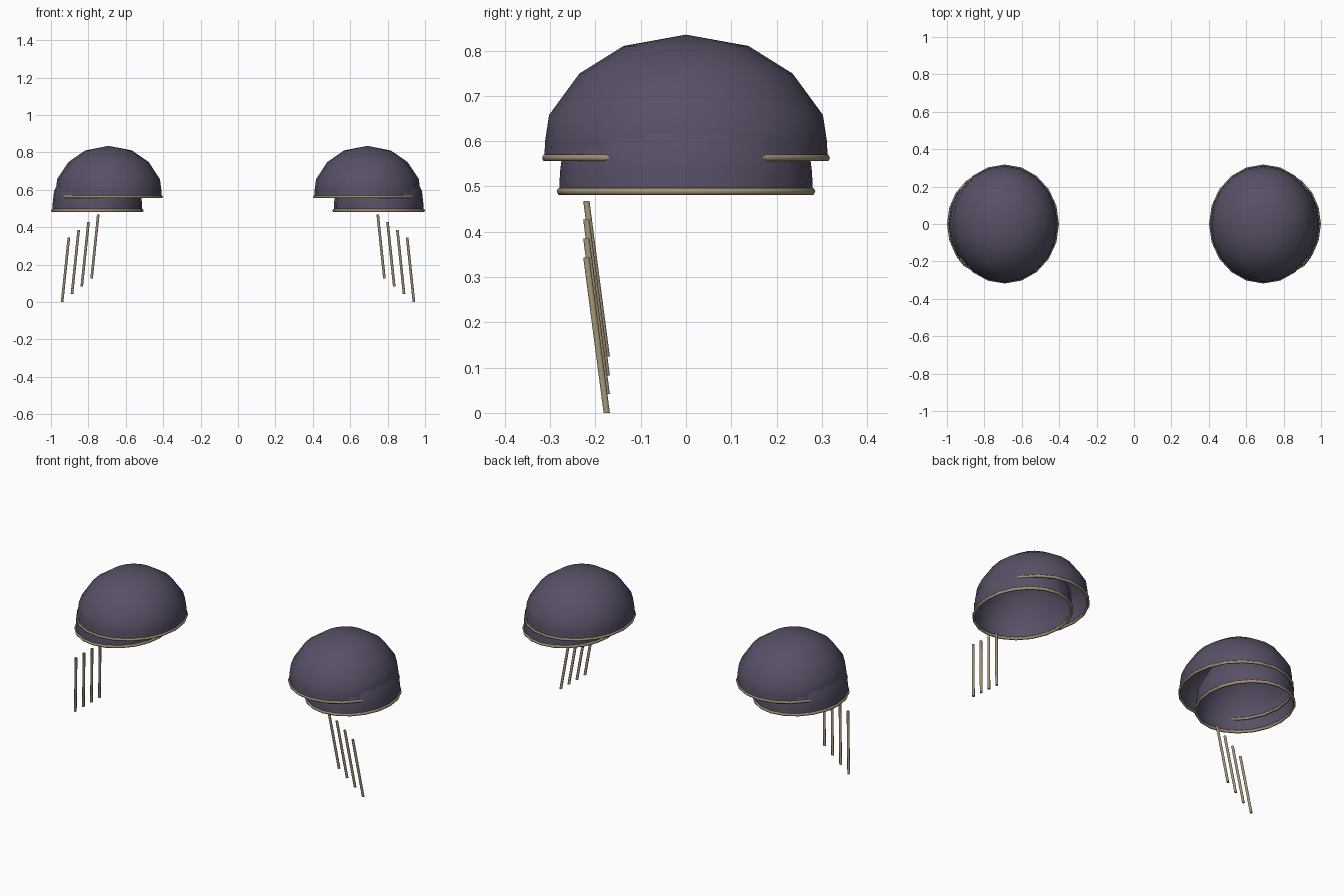
import bpy, math
from mathutils import Vector

if "Cube" in bpy.data.objects:
    bpy.data.objects.remove(bpy.data.objects["Cube"])


def material(name, rgb):
    m = bpy.data.materials.new(name)
    m.diffuse_color = (*rgb, 1)
    m.use_nodes = True
    m.node_tree.nodes["Principled BSDF"].inputs["Base Color"].default_value = m.diffuse_color
    return m


CLOTH = material("dusky_purple", (0.098, 0.080, 0.133))
TAN = material("dull_tan", (0.36, 0.29, 0.185))
SEG = 20

# dome profile: (radius fraction, height fraction)
PROFILE = [(1.0, 0.0), (0.994, 0.15), (0.966, 0.36), (0.752, 0.69), (0.44, 0.91)]


def make(name, verts, faces, mat, angle):
    me = bpy.data.meshes.new(name)
    me.from_pydata(verts, [], faces)
    me.materials.append(mat)
    ob = bpy.data.objects.new(name, me)
    bpy.context.collection.objects.link(ob)
    bpy.ops.object.select_all(action='DESELECT')
    ob.select_set(True)
    bpy.context.view_layer.objects.active = ob
    bpy.ops.object.mode_set(mode='EDIT')
    bpy.ops.mesh.select_all(action='SELECT')
    bpy.ops.mesh.normals_make_consistent(inside=False)
    bpy.ops.object.mode_set(mode='OBJECT')
    bpy.ops.object.shade_smooth_by_angle(angle=math.radians(angle))
    return ob


def dome(name, cx, rx, ry, z, h):
    """Open elliptical shell capped by a fan."""
    verts = [(cx + rx * r * math.cos(2 * math.pi * i / SEG),
              ry * r * math.sin(2 * math.pi * i / SEG), z + h * t)
             for r, t in PROFILE for i in range(SEG)]
    top = len(verts)
    verts.append((cx, 0, z + h))
    faces = []
    for k in range(len(PROFILE) - 1):
        for i in range(SEG):
            j = (i + 1) % SEG
            faces.append((k * SEG + i, k * SEG + j, (k + 1) * SEG + j, (k + 1) * SEG + i))
    last = top - SEG
    faces += [(last + i, last + (i + 1) % SEG, top) for i in range(SEG)]
    return make(name, verts, faces, CLOTH, 60)


def trim(name, cx, rx, ry, z, rad, sides=6):
    """Thin tube running round a dome's lower edge."""
    verts, faces = [], []
    for i in range(SEG):
        a = 2 * math.pi * i / SEG
        for k in range(sides):
            b = 2 * math.pi * k / sides
            d = rad * math.cos(b)
            verts.append((cx + (rx + d) * math.cos(a), (ry + d) * math.sin(a),
                          z + 1.15 * rad * math.sin(b)))
            n, m = (i + 1) % SEG, (k + 1) % sides
            faces.append((i * sides + k, n * sides + k, n * sides + m, i * sides + m))
    return make(name, verts, faces, TAN, 70)


def rod(name, a, b, rad=0.0075, sides=8):
    """Thin rod with level ends."""
    verts = [(p[0] + rad * math.cos(2 * math.pi * (k + .5) / sides),
              p[1] + rad * math.sin(2 * math.pi * (k + .5) / sides), p[2])
             for p in (Vector(a), Vector(b)) for k in range(sides)]
    faces = [(k, (k + 1) % sides, sides + (k + 1) % sides, sides + k) for k in range(sides)]
    faces += [tuple(range(sides)), tuple(range(sides, 2 * sides))]
    return make(name, verts, faces, TAN, 50)


for s, side in ((1, "right"), (-1, "left")):
    # overlapping shoulder shells
    dome(f"upper_shell_{side}", s * 0.692, 0.284, 0.313, 0.558, 0.277)
    dome(f"lower_shell_{side}", s * 0.752, 0.240, 0.280, 0.485, 0.300)
    # edge trims
    trim(f"upper_trim_{side}", s * 0.692, 0.284, 0.311, 0.563, 0.007)
    trim(f"lower_trim_{side}", s * 0.752, 0.240, 0.278, 0.489, 0.0075)
    # four stepped hanging rods
    for i in range(4):
        x, z = 0.747 + 0.0525 * i, 0.468 - 0.0415 * i
        rod(f"hanging_rod_{side}_{i + 1}", (s * x, -0.220, z),
            (s * (x + 0.036), -0.175, z - 0.3435))
